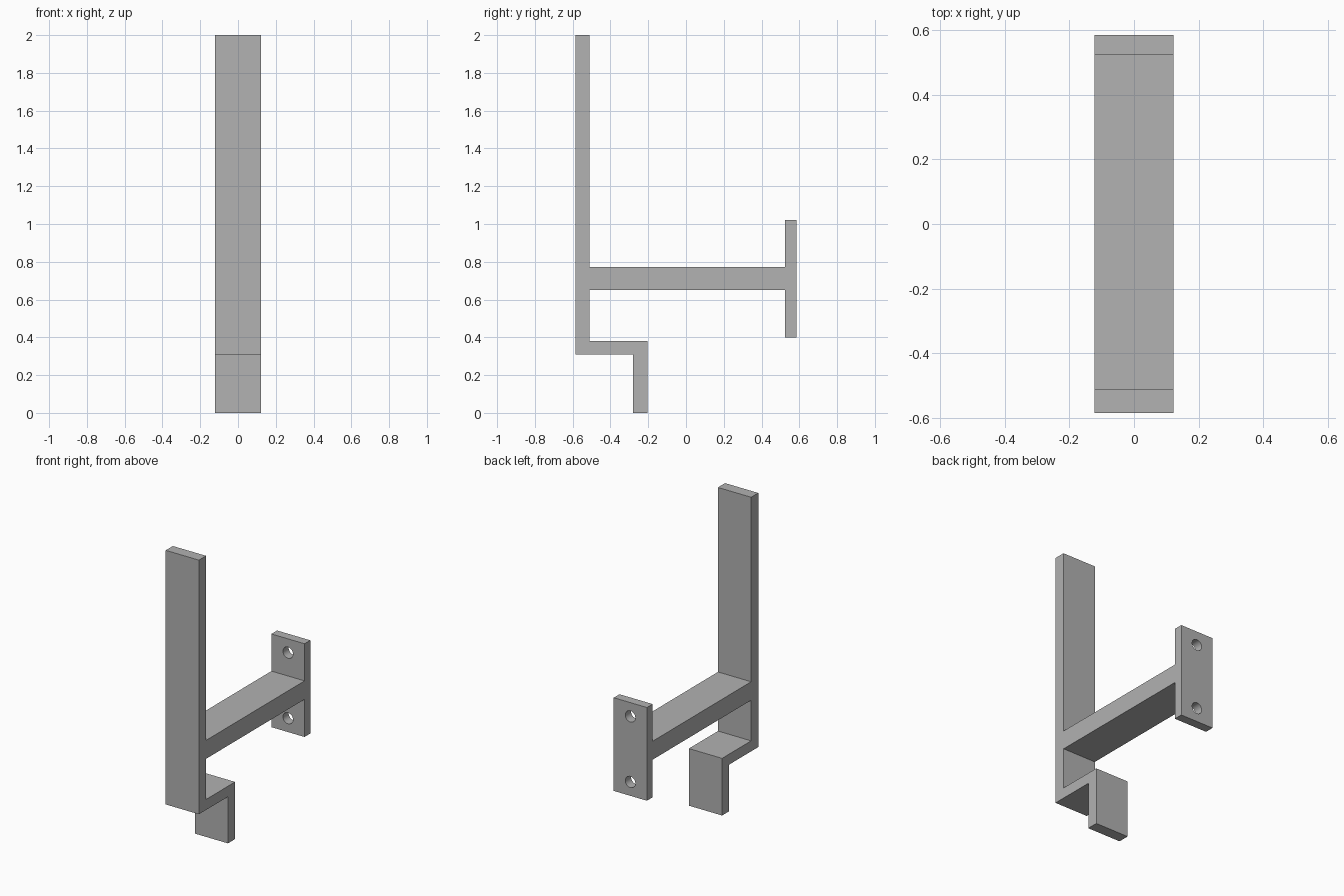
import bpy
import bmesh
from math import radians
from mathutils import Vector

cube = bpy.data.objects.get("Cube")
if cube:
    bpy.data.objects.remove(cube, do_unlink=True)

# Main dimensions
HALF_WIDTH = 0.122
FRONT, UPRIGHT_BACK = -0.585, -0.51
LIP_FRONT, LIP_BACK = -0.28, -0.205
PLATE_FRONT, BACK = 0.525, 0.585
SHELF_LOW, SHELF_HIGH = 0.31, 0.38
ARM_LOW, ARM_HIGH = 0.65, 0.773
PLATE_LOW, PLATE_HIGH = 0.40, 1.02
TOP = 2.0
HOLE_RADIUS, HOLE_INSET = 0.037, 0.092

grey = bpy.data.materials.new("plain_grey")
grey.use_nodes = True
colour = (0.445, 0.445, 0.445, 1)
grey.diffuse_color = colour
grey.node_tree.nodes["Principled BSDF"].inputs["Base Color"].default_value = colour


def extrude_profile(name, points):
    """Extrude a closed side profile (y, z) across the full width."""
    bm = bmesh.new()
    face = bm.faces.new([bm.verts.new((-HALF_WIDTH, y, z)) for y, z in points])
    result = bmesh.ops.extrude_face_region(bm, geom=[face])
    moved = [v for v in result["geom"] if isinstance(v, bmesh.types.BMVert)]
    bmesh.ops.translate(bm, verts=moved, vec=Vector((2 * HALF_WIDTH, 0, 0)))
    bmesh.ops.recalc_face_normals(bm, faces=bm.faces)
    mesh = bpy.data.meshes.new(name)
    bm.to_mesh(mesh)
    bm.free()
    obj = bpy.data.objects.new(name, mesh)
    bpy.context.collection.objects.link(obj)
    obj.data.materials.append(grey)
    return obj


# Upright, arm, wall plate and hooked shelf as one continuous bar profile
bracket = extrude_profile("wall_bracket", [
    (FRONT, TOP), (FRONT, SHELF_LOW),
    (LIP_FRONT, SHELF_LOW), (LIP_FRONT, 0),
    (LIP_BACK, 0), (LIP_BACK, SHELF_HIGH),
    (UPRIGHT_BACK, SHELF_HIGH), (UPRIGHT_BACK, ARM_LOW),
    (PLATE_FRONT, ARM_LOW), (PLATE_FRONT, PLATE_LOW),
    (BACK, PLATE_LOW), (BACK, PLATE_HIGH),
    (PLATE_FRONT, PLATE_HIGH), (PLATE_FRONT, ARM_HIGH),
    (UPRIGHT_BACK, ARM_HIGH), (UPRIGHT_BACK, TOP),
])

# Screw holes through the wall plate
for z in (PLATE_LOW + HOLE_INSET, PLATE_HIGH - HOLE_INSET):
    bpy.ops.mesh.primitive_cylinder_add(
        vertices=32, radius=HOLE_RADIUS, depth=0.2,
        location=(0, (PLATE_FRONT + BACK) / 2, z), rotation=(radians(90), 0, 0))
    cutter = bpy.context.object
    cutter.name = "hole_cutter"
    cutter.hide_render = True
    cutter.data.materials.append(grey)
    cut = bracket.modifiers.new("screw_hole", "BOOLEAN")
    cut.operation = "DIFFERENCE"
    cut.solver = "EXACT"
    cut.object = cutter
    bpy.ops.object.select_all(action="DESELECT")
    bracket.select_set(True)
    bpy.context.view_layer.objects.active = bracket
    bpy.ops.object.modifier_apply(modifier=cut.name)
    bpy.data.objects.remove(cutter, do_unlink=True)

bpy.ops.object.shade_smooth_by_angle(angle=radians(30))
